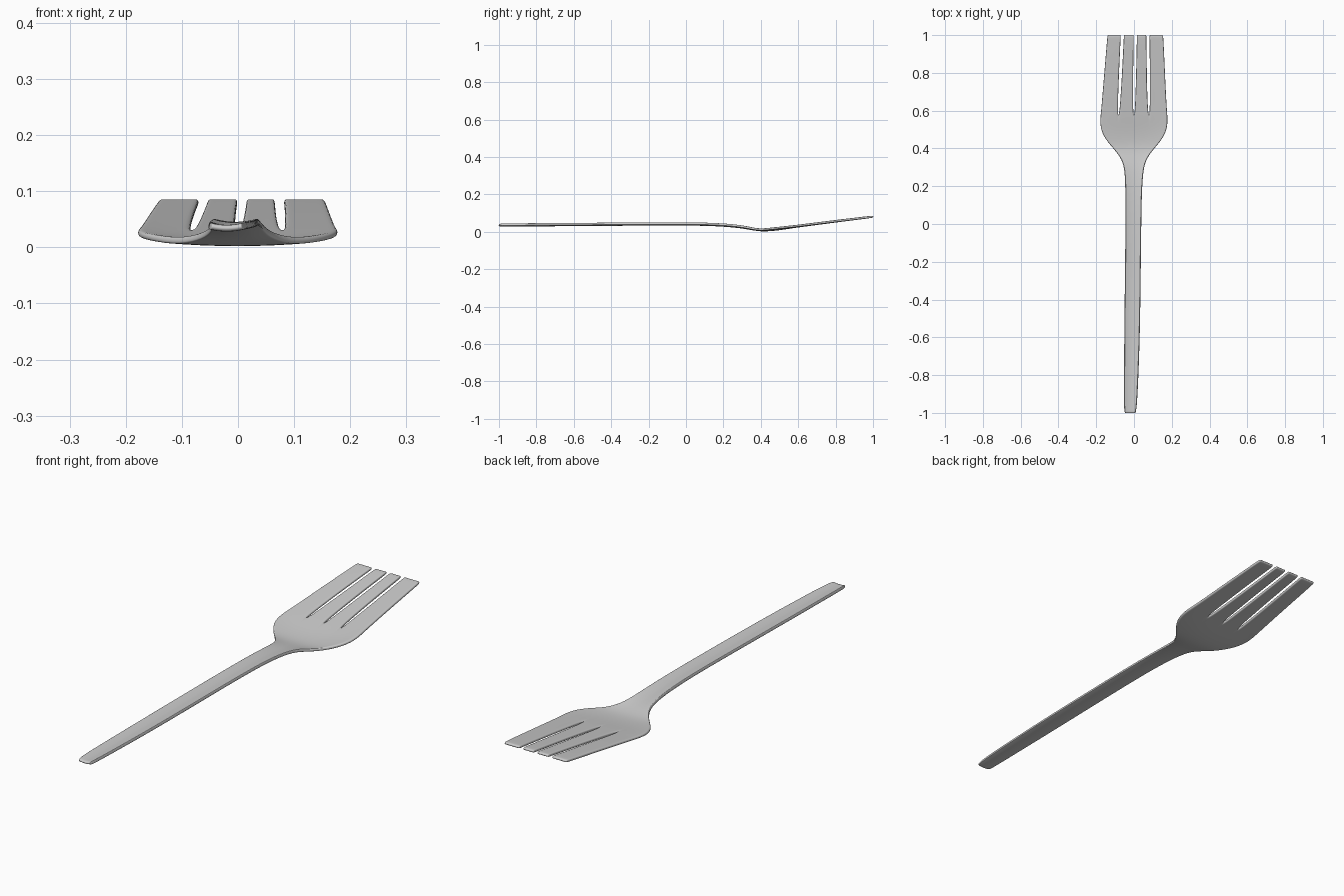
import bpy, bmesh

if "Cube" in bpy.data.objects:
    bpy.data.objects.remove(bpy.data.objects["Cube"])

# Stations along the fork: y, centre x, half width, mid height, edge lift, half slot width
stations = [
    (-1.002, -.020, .027, .034, .003, 0),
    (-.985, -.020, .031, .034, .004, 0),
    (-.94, -.018, .035, .034, .006, 0),
    (-.60, -.010, .041, .036, .006, 0),
    (-.25, -.006, .041, .039, .006, 0),
    (.02, -.003, .041, .040, .006, 0),
    (.17, -.002, .043, .036, .006, 0),
    (.28, .000, .048, .027, .006, 0),
    (.34, .000, .062, .017, .004, 0),
    (.395, -.001, .103, .007, .003, 0),
    (.45, -.001, .153, .0085, .008, 0),
    (.51, -.001, .179, .0155, .007, 0),
    (.57, .000, .178, .025, .004, 0),
    (.60, .000, .174, .029, .003, .005),
    (.78, .003, .162, .053, .002, .008),
    (.985, .007, .149, .079, 0, .008),
    (1.002, .007, .147, .081, 0, .008),
]
splits = (-1, -.465, 0, .45, 1)      # tine boundaries across the width
across = (0, .13, .5, .87, 1)        # columns inside each tine

# Sheet: four strips that fuse below the slots and separate into tines
bm = bmesh.new()
for t in range(4):
    grid = []
    for y, c, w, z, lift, gap in stations:
        left = c + splits[t] * w + (gap if t > 0 else 0)
        right = c + splits[t + 1] * w - (gap if t < 3 else 0)
        row = []
        for a in across:
            x = left + (right - left) * a
            u = (x - c) / w
            row.append(bm.verts.new((x, y, z + lift * u * u)))
        grid.append(row)
    for lo, hi in zip(grid, grid[1:]):
        for i in range(len(across) - 1):
            bm.faces.new((lo[i], lo[i + 1], hi[i + 1], hi[i]))
bmesh.ops.remove_doubles(bm, verts=bm.verts, dist=1e-5)
bmesh.ops.recalc_face_normals(bm, faces=bm.faces)
for f in bm.faces:
    f.smooth = True
mesh = bpy.data.meshes.new("fork")
bm.to_mesh(mesh)
bm.free()
fork = bpy.data.objects.new("fork", mesh)
bpy.context.collection.objects.link(fork)

# Metal thickness and rounded edges
solid = fork.modifiers.new("thickness", 'SOLIDIFY')
solid.thickness = .012
solid.offset = 0
sub = fork.modifiers.new("rounding", 'SUBSURF')
sub.levels = sub.render_levels = 2
